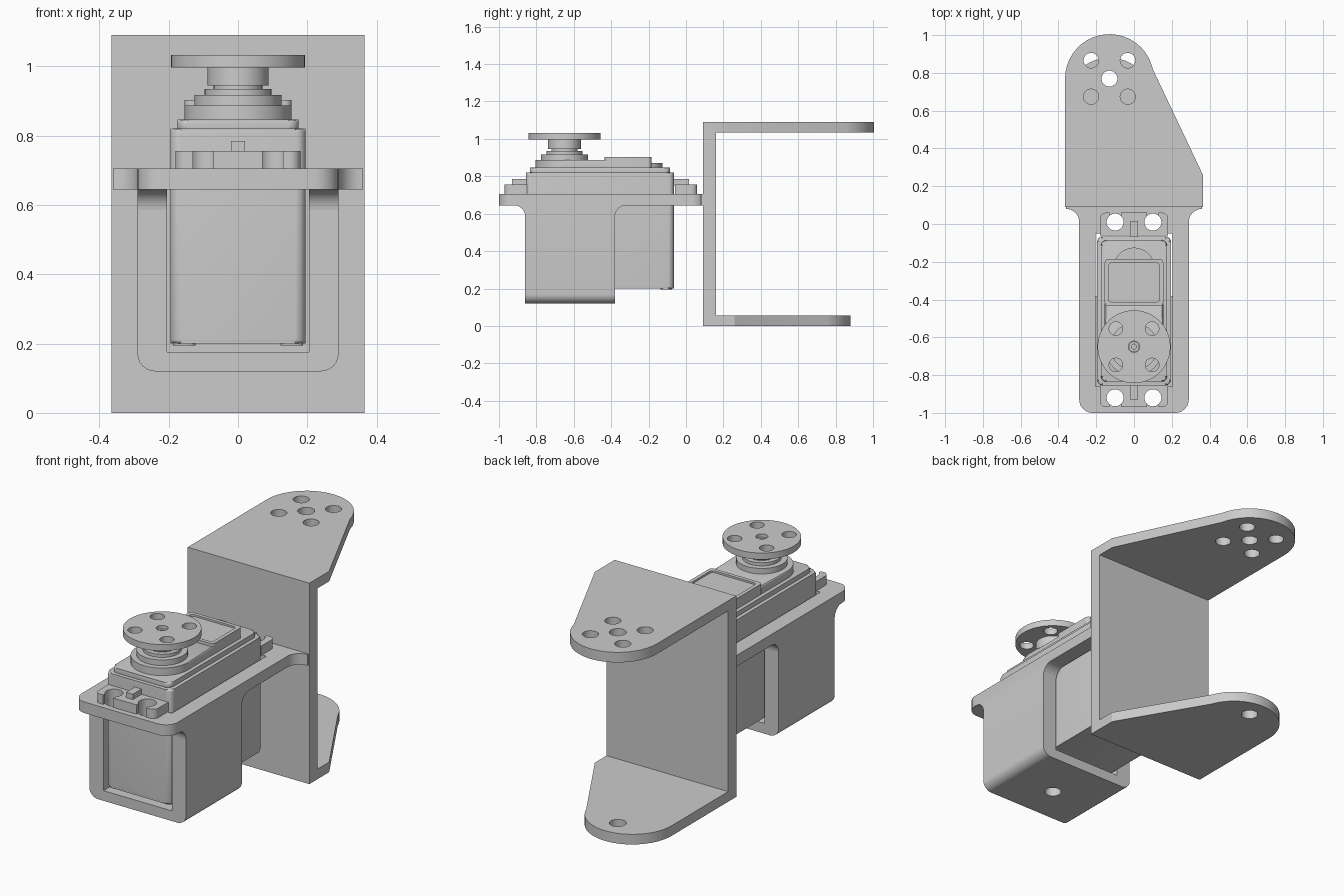
import bpy, bmesh
from math import cos, sin, radians, tan
from mathutils import Vector

cube = bpy.data.objects.get("Cube")
if cube:
    bpy.data.objects.remove(cube, do_unlink=True)

GREY = (0.6, 0.6, 0.6, 1)
grey = bpy.data.materials.new("plain grey")
grey.use_nodes = True
grey.diffuse_color = GREY
grey.node_tree.nodes["Principled BSDF"].inputs["Base Color"].default_value = GREY


def arc(cx, cy, r, a0, a1, n=16):
    """Points along an arc, angles in degrees."""
    angles = [radians(a0 + (a1 - a0) * i / n) for i in range(n + 1)]
    return [(cx + r * cos(a), cy + r * sin(a)) for a in angles]


def circle(cx, cy, r, n=40):
    return arc(cx, cy, r, 0, 360, n)[:-1]


def fillet(points, n=6):
    """Round each corner (x, y, r) of a polygon; plain (x, y) stays sharp."""
    out = []
    for i, p in enumerate(points):
        if len(p) == 2:
            out.append(p)
            continue
        c, r = Vector(p[:2]), p[2]
        a = (Vector(points[i - 1][:2]) - c).normalized()
        b = (Vector(points[(i + 1) % len(points)][:2]) - c).normalized()
        half = a.angle(b) / 2
        d = r / tan(half)
        mid = c + (a + b).normalized() * (r / sin(half))
        start, end = c + a * d - mid, c + b * d - mid
        for k in range(n + 1):
            spoke = start.lerp(end, k / n).normalized() * r
            out.append(tuple(mid + spoke))
    return out


def rect(x0, x1, y0, y1, r=0.0):
    corners = [(x0, y0), (x1, y0), (x1, y1), (x0, y1)]
    return fillet([c + (r,) for c in corners]) if r else corners


def prism(name, outline, lo, hi, holes=(), axis="z", bevel=0.0):
    """Extrude an outline with optional holes between lo and hi along an axis."""
    place = {"z": lambda u, v, w: (u, v, w),
             "y": lambda u, v, w: (u, w, v),
             "x": lambda u, v, w: (w, u, v)}[axis]
    bm = bmesh.new()
    rims = {lo: [], hi: []}
    for loop in [outline, *holes]:
        rows = {h: [bm.verts.new(place(u, v, h)) for u, v in loop] for h in (lo, hi)}
        n = len(loop)
        for i in range(n):
            j = (i + 1) % n
            bm.faces.new((rows[lo][i], rows[lo][j], rows[hi][j], rows[hi][i]))
        for h in (lo, hi):
            rims[h] += [bm.edges.get((rows[h][i], rows[h][(i + 1) % n])) for i in range(n)]
            if not holes:
                bm.faces.new(rows[h])
    if holes:
        for h in (lo, hi):
            bmesh.ops.triangle_fill(bm, edges=rims[h], use_beauty=True)
    elif bevel:
        bmesh.ops.bevel(bm, geom=rims[lo] + rims[hi], offset=bevel, segments=3,
                        profile=0.5, affect="EDGES")
    bmesh.ops.recalc_face_normals(bm, faces=bm.faces)
    for f in bm.faces:
        f.smooth = True
    for e in bm.edges:
        e.smooth = e.calc_face_angle(0) < radians(28)
    mesh = bpy.data.meshes.new(name)
    bm.to_mesh(mesh)
    bm.free()
    mesh.materials.append(grey)
    obj = bpy.data.objects.new(name, mesh)
    bpy.context.collection.objects.link(obj)


def mirrored(half):
    return half + [(-x, y) for x, y in reversed(half)]


# U-shaped bracket: upright plate with an upper and a lower rounded flange
BX, BY, AXIS_X, AXIS_Y, R = 0.365, 0.09, -0.13, 0.77, 0.235
base = [(-BX, BY), (BX, BY), (BX, 0.26)]
pivot = circle(AXIS_X, AXIS_Y, 0.042)
bolts = [circle(AXIS_X + sx * 0.097, AXIS_Y + sy * 0.096, 0.04)
         for sx in (-1, 1) for sy in (-1, 1)]
prism("bracket_upright", rect(-BX, BX, BY, 0.16), 0.055, 1.035)
prism("bracket_upper_flange", base + arc(AXIS_X, AXIS_Y, R, 12, 180, 20),
      1.035, 1.09, [pivot] + bolts)
prism("bracket_lower_flange", base + arc(AXIS_X, 0.645, R, 20, 180, 20),
      0, 0.055, [pivot])

# Mounting plate with motor opening and screw holes
screws = [(sx * 0.1, y) for sx in (-1, 1) for y in (-0.92, 0.01)]
plate_half = [(0.36, BY), (0.36, 0.08)] + arc(0.36, 0.01, 0.07, 90, 180, 8)[1:] \
    + fillet([(0.29, 0), (0.29, -1, 0.07), (0, -1)])[1:-1]
prism("mounting_plate", mirrored(plate_half), 0.645, 0.705,
      [rect(-0.205, 0.205, -0.86, -0.05)] + [circle(x, y, 0.045) for x, y in screws])

# Cradle: side walls and floor, with curved gussets under the plate
WALL_F, WALL_B = -0.86, -0.38
for side, s in (("left", 1), ("right", -1)):
    wall = fillet([(s * 0.205, 0.645), (s * 0.29, 0.645), (s * 0.29, 0.12, 0.05),
                   (s * 0.2, 0.12), (s * 0.2, 0.175), (s * 0.205, 0.175)])
    prism("cradle_wall_" + side, wall, WALL_F, WALL_B, axis="y")
    lo, hi = sorted((s * 0.205, s * 0.29))
    prism("front_gusset_" + side,
          [(WALL_F, 0.645)] + arc(WALL_F - 0.06, 0.585, 0.06, 90, 0, 8), lo, hi, axis="x")
    prism("back_gusset_" + side,
          [(WALL_B, 0.645)] + arc(WALL_B + 0.06, 0.585, 0.06, 90, 180, 8), lo, hi, axis="x")
prism("cradle_floor", rect(-0.2, 0.2, WALL_F, WALL_B), 0.12, 0.175,
      [circle(0, -0.65, 0.042)])

# Motor case with stepped lid and small feet
prism("motor_case", rect(-0.195, 0.195, -0.855, -0.065, 0.03), 0.2, 0.82, bevel=0.012)
prism("case_lid", rect(-0.175, 0.175, -0.835, -0.085, 0.03), 0.815, 0.846, bevel=0.01)
for sx in (-1, 1):
    for y in (-0.845, -0.135):
        x = sx * 0.155
        prism("case_foot", rect(x - 0.033, x + 0.033, y, y + 0.06, 0.02), 0.194, 0.225)

# Slotted mounting ears with a stiffening rib
ear_half = fillet([(0.18, -0.85), (0.18, -0.97, 0.03), (0.13, -0.97)]) \
    + arc(0.1, -0.92, 0.045, -48, 228, 20) + [(0.07, -0.97)]
front_ear = mirrored(ear_half)
prism("front_ear", front_ear, 0.705, 0.756)
prism("back_ear", [(x, -0.91 - y) for x, y in front_ear], 0.705, 0.756)
prism("front_ear_rib", rect(-0.02, 0.02, -0.93, -0.85), 0.75, 0.785)
prism("back_ear_rib", rect(-0.02, 0.02, -0.07, 0.015), 0.75, 0.785)

# Gear cover, label panel and stepped output shaft
SY = -0.65
cover = [(0.155, -0.42), (-0.155, -0.42)] + arc(0, SY, 0.155, 180, 360, 24)
prism("gear_cover", cover, 0.84, 0.887, bevel=0.008)
prism("back_gear_cover", circle(0, -0.235, 0.11), 0.84, 0.872)
panel = rect(-0.155, 0.155, -0.435, -0.185, 0.02)
prism("label_panel", panel, 0.84, 0.893)
prism("label_panel_rim", panel, 0.893, 0.903, [rect(-0.135, 0.135, -0.415, -0.205, 0.02)])
for name, r, lo, hi in (("shaft_collar", 0.126, 0.88, 0.917),
                        ("shaft_ring", 0.096, 0.91, 0.934),
                        ("output_shaft", 0.07, 0.93, 0.95),
                        ("horn_hub", 0.088, 0.945, 0.997)):
    prism(name, circle(0, SY, r), lo, hi, bevel=0.005)

# Round horn with screw holes and centre screw
prism("horn_disc", circle(0, SY, 0.193, 48), 0.997, 1.032,
      [circle(0, SY, 0.03, 24)] + [circle(sx * 0.096, SY + sy * 0.096, 0.036, 24)
                                   for sx in (-1, 1) for sy in (-1, 1)])
prism("horn_screw", circle(0, SY, 0.028, 24), 0.99, 1.015, [circle(0, SY, 0.014, 12)])
